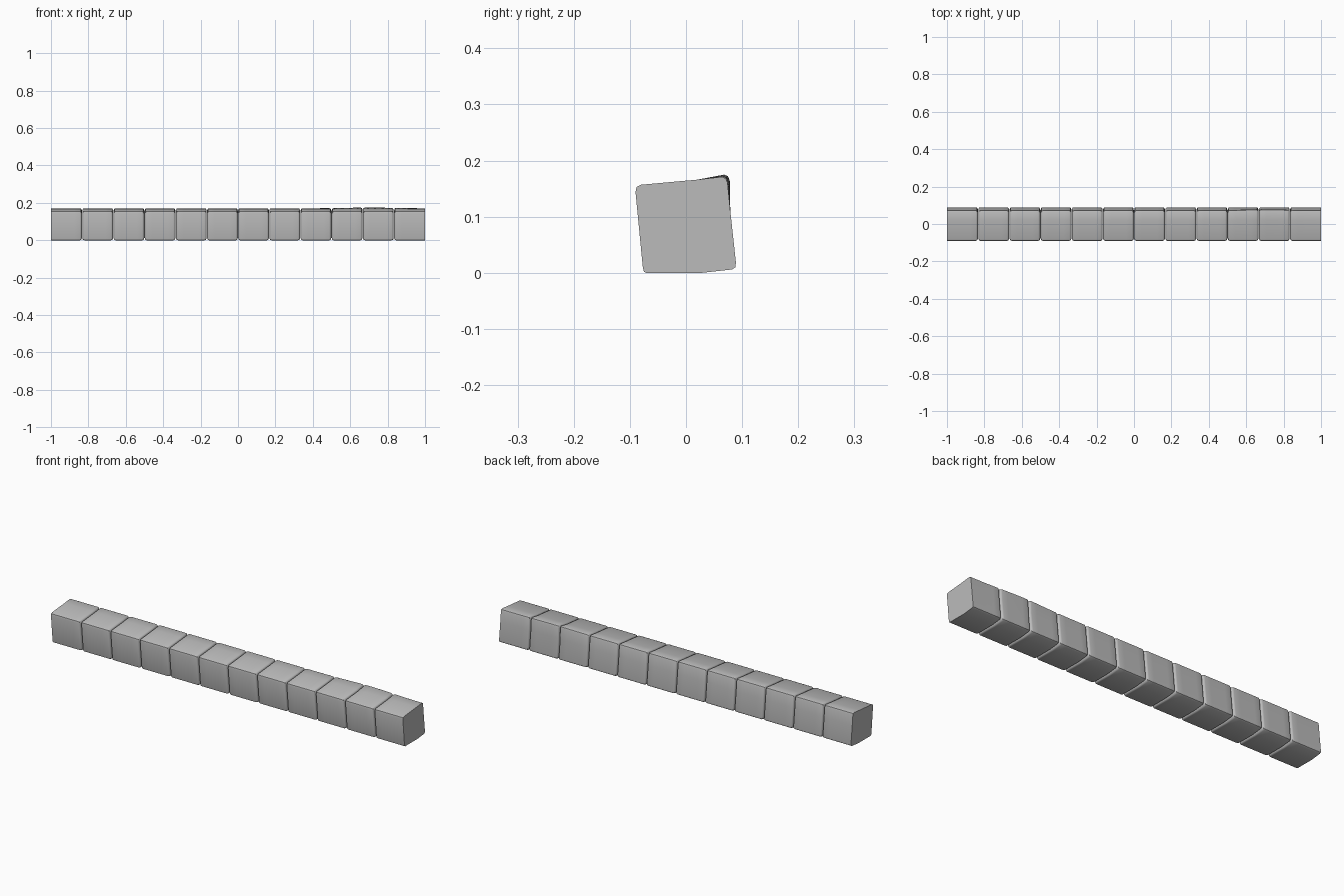
import bpy, bmesh, math
from mathutils import Vector

if "Cube" in bpy.data.objects:
    bpy.data.objects.remove(bpy.data.objects["Cube"], do_unlink=True)

grey = bpy.data.materials.new("stone grey")
grey.use_nodes = True
color = (0.5, 0.5, 0.5, 1)
grey.diffuse_color = color
grey.node_tree.nodes["Principled BSDF"].inputs["Base Color"].default_value = color

COUNT = 12
SIZE = 2 / COUNT
CENTRE = Vector((0, 0.083))
# Tilted square section (y, z) with softened corners
SECTION = [Vector(p) for p in (
    (-0.075, 0.002), (-0.071, 0.0), (0.028, 0.0), (0.082, 0.006), (0.088, 0.01),
    (0.089, 0.018), (0.079, 0.11), (0.074, 0.16), (0.071, 0.168), (0.064, 0.171),
    (0.02, 0.166), (-0.08, 0.157), (-0.088, 0.153), (-0.09, 0.144), (-0.077, 0.01))]


def ring(bm, x, scale):
    """One cross-section, with a slight swelling of the upper rear edge."""
    swell = 0.004 * math.exp(-((x - 0.7) / 0.15) ** 2)
    verts = []
    for p in SECTION:
        q = CENTRE + (p - CENTRE) * scale
        if p.x > 0.06 and p.y > 0.15:
            q += Vector((swell, swell))
        verts.append(bm.verts.new((x, q.x, q.y)))
    return verts


def block(i):
    """A block with rounded rims at the joints and flat outer ends."""
    x0, x1 = -1 + i * SIZE, -1 + (i + 1) * SIZE
    rim = [(0.001, 0.84), (0.003, 0.93), (0.006, 0.98), (0.012, 1)]
    left = [(x0, 1)] if i == 0 else [(x0 + d, s) for d, s in rim]
    right = [(x1, 1)] if i == COUNT - 1 else [(x1 - d, s) for d, s in reversed(rim)]
    middle = [(x0 + SIZE * t / 4, 1) for t in (1, 2, 3)]
    bm = bmesh.new()
    rings = [ring(bm, x, s) for x, s in left + middle + right]
    n = len(SECTION)
    for a, b in zip(rings, rings[1:]):
        for k in range(n):
            bm.faces.new((a[k], a[(k + 1) % n], b[(k + 1) % n], b[k]))
    bm.faces.new(rings[0])
    bm.faces.new(rings[-1])
    bmesh.ops.recalc_face_normals(bm, faces=bm.faces)
    mesh = bpy.data.meshes.new(f"block_{i + 1}")
    bm.to_mesh(mesh)
    bm.free()
    mesh.materials.append(grey)
    obj = bpy.data.objects.new(f"block_{i + 1}", mesh)
    bpy.context.collection.objects.link(obj)
    return obj


# Row of blocks
bpy.ops.object.select_all(action="DESELECT")
for i in range(COUNT):
    obj = block(i)
    obj.select_set(True)
    bpy.context.view_layer.objects.active = obj
bpy.ops.object.shade_smooth_by_angle(angle=math.radians(40))
